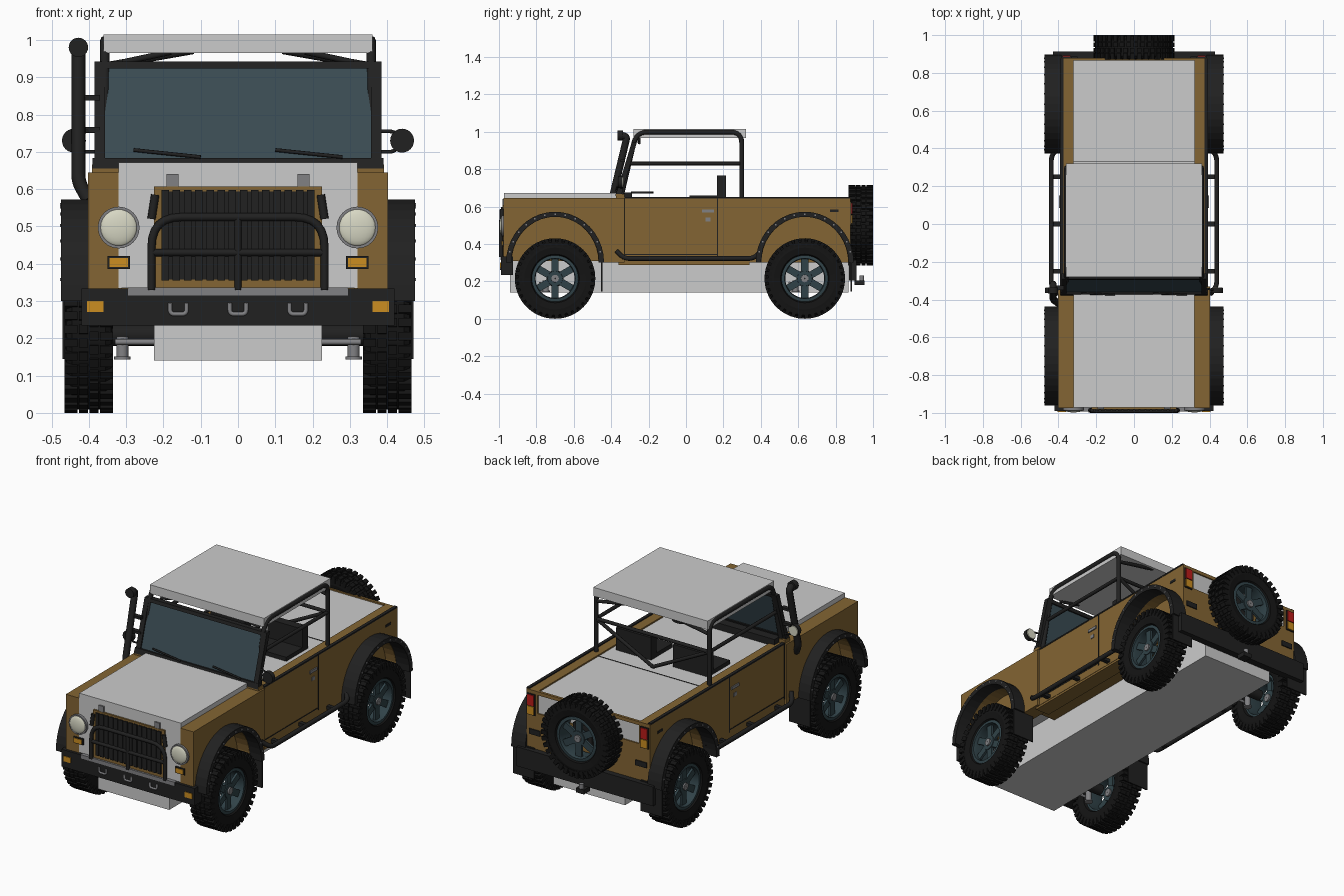
import bpy, bmesh
from math import sin, cos, pi, radians
from mathutils import Matrix, Vector

cube = bpy.data.objects.get("Cube")
if cube:
    bpy.data.objects.remove(cube, do_unlink=True)


def material(name, red, green, blue):
    mat = bpy.data.materials.new(name)
    mat.use_nodes = True
    colour = (red, green, blue, 1)
    mat.diffuse_color = colour
    mat.node_tree.nodes["Principled BSDF"].inputs["Base Color"].default_value = colour
    return mat


WHITE = material("white paint", .6, .6, .6)
TAN = material("tan paint", .23, .13, .033)
BLACK = material("black plastic", .015, .015, .015)
RUBBER = material("tyre rubber", .007, .007, .007)
GLASS = material("dark glass", .042, .07, .085)
RIM = material("wheel metal", .03, .055, .065)
GREY = material("grey metal", .22, .22, .23)
AMBER = material("amber lamp", .6, .27, .015)
RED = material("red lamp", .5, .012, .01)
CREAM = material("lamp lens", .68, .68, .55)


# ---- helpers: every part is built in world space, pairs are mirrored over x
def add_object(name, data, pair=False):
    ob = bpy.data.objects.new(name, data)
    bpy.context.collection.objects.link(ob)
    if pair:
        ob.modifiers.new("mirror", "MIRROR")
    return ob


def to_mesh(name, bm, mat, smooth=False):
    bmesh.ops.recalc_face_normals(bm, faces=bm.faces)
    mesh = bpy.data.meshes.new(name)
    bm.to_mesh(mesh)
    bm.free()
    mesh.materials.append(mat)
    if smooth:
        mesh.shade_smooth()
        mesh.set_sharp_from_angle(angle=radians(35))
    return mesh


def add_block(bm, x, y, z, turn=Matrix()):
    size = Matrix.Diagonal((x[1] - x[0], y[1] - y[0], z[1] - z[0], 1))
    centre = Matrix.Translation([sum(span) / 2 for span in (x, y, z)])
    bmesh.ops.create_cube(bm, size=1, matrix=turn @ centre @ size)


def box(name, x, y, z, mat, pair=False):
    """Box from spans; a single x number means symmetric about the centre."""
    bm = bmesh.new()
    add_block(bm, x if isinstance(x, tuple) else (-x, x), y, z)
    return add_object(name, to_mesh(name, bm, mat), pair)


def prism(name, outline, x, mat, pair=False):
    """Side outline in y, z pushed across the x span."""
    bm = bmesh.new()
    face = bm.faces.new([bm.verts.new((x[0], y, z)) for y, z in outline])
    new = bmesh.ops.extrude_face_region(bm, geom=[face])["geom"]
    bmesh.ops.translate(bm, vec=(x[1] - x[0], 0, 0),
                        verts=[v for v in new if isinstance(v, bmesh.types.BMVert)])
    return add_object(name, to_mesh(name, bm, mat), pair)


def cylinder(name, centre, radius, depth, axis, mat, pair=False):
    bm = bmesh.new()
    turn = {"x": Matrix.Rotation(pi / 2, 4, "Y"), "y": Matrix.Rotation(pi / 2, 4, "X"),
            "z": Matrix()}[axis]
    bmesh.ops.create_cone(bm, cap_ends=True, segments=24, radius1=radius, radius2=radius,
                          depth=depth, matrix=Matrix.Translation(centre) @ turn)
    return add_object(name, to_mesh(name, bm, mat, True), pair)


def tube(name, points, radius, mat, pair=False, bend=0.0):
    """Round bar through the points with rounded corners."""
    pts = [Vector(p) for p in points]
    path = [pts[0]]
    for before, corner, after in zip(pts, pts[1:], pts[2:]):
        start = corner + (before - corner).normalized() * bend
        end = corner + (after - corner).normalized() * bend
        for step in range(7):
            t = step / 6
            path.append(start * (1 - t) ** 2 + corner * 2 * t * (1 - t) + end * t * t)
    path.append(pts[-1])
    curve = bpy.data.curves.new(name, "CURVE")
    curve.dimensions = "3D"
    curve.bevel_depth, curve.bevel_resolution, curve.use_fill_caps = radius, 2, True
    spline = curve.splines.new("POLY")
    spline.points.add(len(path) - 1)
    for point, co in zip(spline.points, path):
        point.co = (*co, 1)
    curve.materials.append(mat)
    return add_object(name, curve, pair)


def lathe(bm, profile, segments=48):
    """Spin a closed (x, radius) profile about the x axis."""
    verts = [bm.verts.new((x, 0, r)) for x, r in profile]
    edges = [bm.edges.new((a, b)) for a, b in zip(verts, verts[1:] + verts[:1])]
    bmesh.ops.spin(bm, geom=verts + edges, cent=(0, 0, 0), axis=(1, 0, 0),
                   angle=2 * pi, steps=segments)
    bmesh.ops.remove_doubles(bm, verts=bm.verts, dist=.0001)


def arch(centre, half_width, height, base=.30, steps=20):
    return [(centre + half_width * cos(pi * i / steps), base + height * sin(pi * i / steps))
            for i in range(steps + 1)]


# ---- wheels: tyre with lugs, rim with spokes, hub
bm = bmesh.new()
half = [(.035, .118), (.058, .13), (.064, .165), (.06, .195), (.045, .206)]
lathe(bm, half + [(-x, r) for x, r in reversed(half)])
lugs = 36
for i in range(lugs):
    for side in (1, -1):
        spin = Matrix.Rotation(2 * pi * (i + side / 4) / lugs, 4, "X")
        add_block(bm, tuple(sorted((side * .03, side * .065))), (-.011, .011), (.175, .215), spin)
        add_block(bm, tuple(sorted((side * .002, side * .026))), (-.012, .012), (.195, .215), spin)
tyre = to_mesh("tyre", bm, RUBBER)
bm = bmesh.new()
lathe(bm, [(-.045, .112), (-.045, .124), (.05, .124), (.052, .108), (.035, .104)])
lathe(bm, [(.01, .012), (.038, .012), (.038, .04), (.01, .045)], 24)
for i in range(6):
    spin = Matrix.Rotation(pi * i / 3, 4, "X")
    add_block(bm, (.02, .034), (-.019, .019), (.035, .112), spin)
rim = to_mesh("rim", bm, RIM, True)
bm = bmesh.new()
lathe(bm, [(.0, .002), (.046, .002), (.046, .02), (.0, .022)], 16)
hub = to_mesh("hub", bm, GREY, True)

AXLES = {"front": -.70, "rear": .635}
spots = [(f"{end}_{side}", Matrix.Translation((x, y, .215)) @ Matrix.Rotation(turn, 4, "Z"))
         for end, y in AXLES.items() for side, x, turn in (("left", .4, 0), ("right", -.4, pi))]
spots.append(("spare", Matrix.Translation((0, .935, .5)) @ Matrix.Rotation(pi / 2, 4, "Z")))
for label, place in spots:
    for part in (tyre, rim, hub):
        add_object(f"{label}_{part.name}", part).matrix_world = place

# ---- body shell
box("lower_chassis", .225, (-.94, .87), (.14, .34), WHITE)
box("bonnet", .32, (-.972, -.36), (.335, .672), WHITE)
box("cabin_and_bed_floor", .32, (-.36, .872), (.34, .637), WHITE)
box("underfloor", .318, (-.40, .87), (.30, .345), TAN)
box("wheel_house_liner", (.312, .325), (-.97, .87), (.31, .63), TAN, True)
box("tail_panel", .322, (.86, .88), (.30, .52), TAN)
box("tail_top_edge", .322, (.865, .88), (.625, .645), TAN)
box("bed_seam", .32, (.328, .332), (.634, .639), BLACK)
wheel_cut = arch(AXLES["front"], .232, .245)
prism("front_fender", [(-.975, .30), (-.975, .645), (-.33, .645), (-.33, .30)] + wheel_cut,
      (.32, .402), TAN, True)
wheel_cut = arch(AXLES["rear"], .232, .245)
prism("rear_side_panel", [(-.33, .30), (-.33, .645), (.88, .645), (.88, .30)] + wheel_cut,
      (.32, .39), TAN, True)
box("cowl_side", (.318, .392), (-.375, -.33), (.63, .666), TAN, True)
box("side_top_rail", (.374, .392), (-.33, .875), (.643, .651), BLACK, True)
box("sill", (.30, .388), (-.36, .34), (.288, .305), TAN, True)

# ---- wheel arch flares with rivets, mud flaps
for end, y in AXLES.items():
    prism(f"{end}_flare", arch(y, .262, .272) + arch(y, .234, .245)[::-1],
          (.385, .474), BLACK, True)
    bm = bmesh.new()
    for ry, rz in arch(y, .249, .259, steps=14)[1:-1]:
        add_block(bm, (.472, .477), (ry - .004, ry + .004), (rz - .004, rz + .004))
    add_object(f"{end}_flare_rivets", to_mesh("rivets", bm, GREY), True)
    box(f"{end}_mud_flap", (.335, .47), (y + .245, y + .253), (.145, .32), BLACK, True)
    cylinder(f"{end}_axle", (0, y, .21), .03, .7, "x", BLACK)
    cylinder(f"{end}_damper", (.31, y - .05, .175), .016, .06, "z", GREY, True)
    cylinder(f"{end}_damper_foot", (.31, y - .05, .147), .022, .008, "z", GREY, True)
    tube(f"{end}_tie_rod", [(-.33, y - .08, .19), (.33, y - .08, .19)], .008, GREY)

# ---- doors and side trim
for label, y in (("front", -.33), ("rear", .168)):
    box(f"door_{label}_seam", (.386, .392), (y - .003, y + .003), (.33, .645), BLACK, True)
box("door_bottom_seam", (.386, .392), (-.33, .168), (.342, .347), BLACK, True)
box("door_handle", (.386, .396), (.085, .15), (.567, .583), GREY, True)
box("door_lock", (.386, .394), (.105, .13), (.52, .54), GREY, True)
box("side_vent", (.386, .393), (.77, .815), (.57, .584), BLACK, True)
tube("rock_slider", [(.405, -.37, .36), (.438, -.33, .322), (.438, .36, .322), (.405, .40, .36)],
     .013, BLACK, True, .03)
for y in (-.25, 0, .25):
    box("slider_mount", (.38, .438), (y - .012, y + .012), (.308, .326), BLACK, True)

# ---- front end
box("grille_frame", .225, (-.982, -.96), (.335, .607), TAN)
box("grille_panel", .2, (-.985, -.96), (.358, .594), BLACK)
bm = bmesh.new()
for i in range(14):
    x = (i - 6.5) * .03
    add_block(bm, (x - .01, x + .01), (-.99, -.97), (.355, .597))
add_object("grille_slats", to_mesh("grille_slats", bm, BLACK))
box("front_bumper", .42, (-.99, -.925), (.235, .333), BLACK)
box("bumper_plate", .295, (-.993, -.95), (.315, .336), GREY)
bar_y = -.989
tube("bull_bar", [(-.232, bar_y, .33), (-.232, bar_y, .525), (.232, bar_y, .525),
                  (.232, bar_y, .33)], .011, BLACK, bend=.08)
tube("bull_bar_middle", [(-.232, bar_y, .43), (.232, bar_y, .43)], .010, BLACK)
tube("bull_bar_post", [(0, bar_y, .33), (0, bar_y, .525)], .010, BLACK)
for x in (-.16, 0, .16):
    tube("shackle", [(x - .022, bar_y, .295), (x - .022, bar_y, .265), (x + .022, bar_y, .265),
                     (x + .022, bar_y, .295)], .006, GREY, bend=.012)
cylinder("headlight_ring", (.32, -.977, .497), .056, .02, "y", GREY, True)
bm = bmesh.new()
bmesh.ops.create_uvsphere(bm, u_segments=24, v_segments=12, radius=.05,
                          matrix=Matrix.Translation((.32, -.984, .497)) @ Matrix.Diagonal((1, .27, 1, 1)))
add_object("headlight_lens", to_mesh("headlight_lens", bm, CREAM, True), True)
box("indicator_frame", (.29, .35), (-.982, -.97), (.386, .421), BLACK, True)
box("indicator", (.295, .345), (-.986, -.97), (.391, .416), AMBER, True)
box("bumper_lamp", (.36, .405), (-.994, -.97), (.27, .30), AMBER, True)
box("bonnet_latch", (.16, .192), (-.98, -.965), (.605, .64), GREY, True)
tube("grille_hook", [(.222, -.985, .585), (.232, -.985, .52)], .011, BLACK, True)


# ---- raked windscreen
def screen(name, x, z, depth, mat, pair=False):
    front = [(-.36 + (h - .665) * .3, h) for h in z]
    prism(name, [(y - depth, h) for y, h in front] +
          [(y + depth, h) for y, h in reversed(front)], x, mat, pair)


screen("windscreen_glass", (-.36, .36), (.68, .93), .006, GLASS)
screen("windscreen_base", (-.39, .39), (.655, .684), .016, BLACK)
screen("windscreen_header", (-.385, .385), (.924, .942), .014, BLACK)
screen("windscreen_post", (.357, .385), (.665, .94), .014, BLACK, True)
for x in (-.28, .1):
    tube("wiper", [(x, -.368, .705), (x + .18, -.374, .686)], .005, BLACK)

# ---- roof and roll cage
box("roof", .36, (-.28, .32), (.965, 1.015), WHITE)
cage = .357
tube("cage_side_hoop", [(cage, -.345, .66), (cage, -.265, .998), (cage, .298, .998),
                        (cage, .298, .64)], .013, BLACK, True, .06)
tube("cage_side_bar", [(cage, -.30, .83), (cage, .298, .83)], .010, BLACK, True)
tube("cage_rear_bar", [(-cage, .298, .83), (cage, .298, .83)], .010, BLACK)
tube("cage_top_brace", [(cage, .298, .93), (.12, .298, .972)], .010, BLACK, True)
tube("cage_rear_brace", [(cage, .298, .83), (.0, .298, .65)], .010, BLACK, True)
tube("cage_front_brace", [(.31, -.25, .94), (.18, -.25, .968)], .008, BLACK, True)

# ---- cabin fittings
box("seat_back", (.07, .29), (.165, .215), (.635, .765), BLACK, True)
box("seat_cushion", (.07, .29), (.02, .17), (.635, .66), BLACK, True)
box("dashboard", .355, (-.345, -.29), (.63, .675), BLACK)
cylinder("steering_wheel", (.18, -.235, .675), .06, .012, "z", BLACK)

# ---- mirrors and snorkel
cylinder("mirror_shell", (.44, -.352, .73), .032, .024, "y", BLACK, True)
cylinder("mirror_face", (.44, -.338, .73), .028, .006, "y", CREAM, True)
for z in (.70, .755):
    tube("mirror_arm", [(.375, -.34, z), (.42, -.35, z), (.44, -.35, .73)], .005, BLACK, True, .015)
tube("snorkel", [(-.40, -.42, .57), (-.428, -.40, .62), (-.428, -.315, .975), (-.428, -.36, .982)],
     .019, BLACK, bend=.02)
cylinder("snorkel_head", (-.428, -.352, .98), .026, .03, "y", BLACK)
for z in (.76, .845):
    box("snorkel_bracket", (-.43, -.37), (-.35, -.325), (z - .007, z + .007), BLACK)

# ---- rear end
box("rear_bumper", .43, (.872, .912), (.205, .315), BLACK)
box("spare_carrier", .06, (.87, .93), (.44, .56), BLACK)
box("hitch", .025, (.90, .955), (.18, .205), BLACK)
cylinder("hitch_ball", (0, .94, .215), .013, .03, "z", GREY)
box("tail_lamp_frame", (.332, .384), (.87, .886), (.505, .625), BLACK, True)
box("brake_lamp", (.337, .379), (.87, .891), (.56, .62), RED, True)
box("rear_indicator", (.337, .379), (.87, .891), (.51, .555), AMBER, True)
box("rear_vent", (.30, .37), (.87, .886), (.395, .425), BLACK, True)
